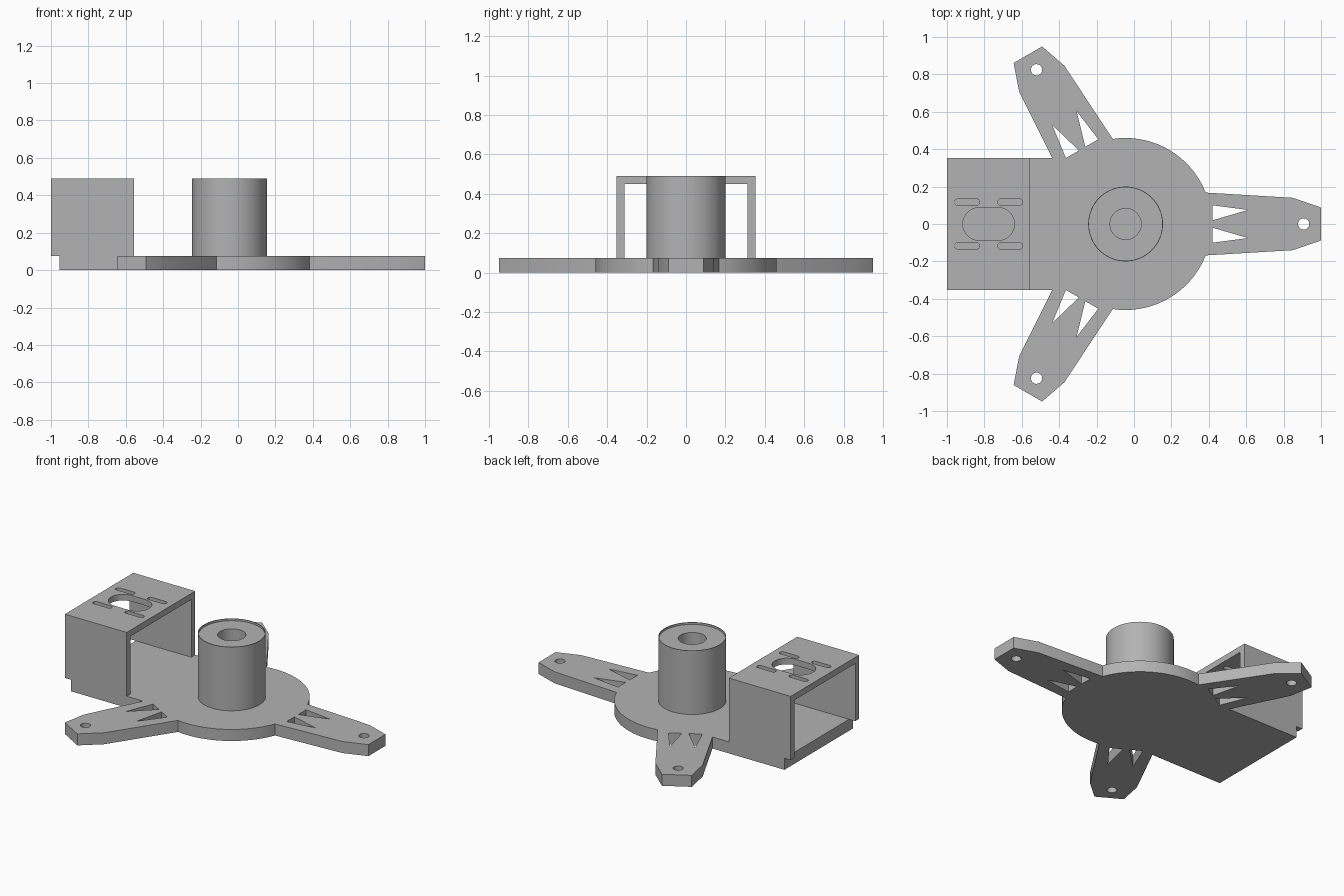
import bpy, bmesh, math
from mathutils import Matrix, Vector

cube = bpy.data.objects.get("Cube")
if cube:
    bpy.data.objects.remove(cube, do_unlink=True)

HUB = Vector((-0.045, 0, 0))
PLATE = 0.075
TOP = 0.49

grey = bpy.data.materials.new("plain grey")
grey.use_nodes = True
grey.diffuse_color = (0.45, 0.45, 0.45, 1)
grey.node_tree.nodes["Principled BSDF"].inputs["Base Color"].default_value = grey.diffuse_color


def finish(bm, name):
    bmesh.ops.recalc_face_normals(bm, faces=bm.faces)
    mesh = bpy.data.meshes.new(name)
    bm.to_mesh(mesh)
    bm.free()
    mesh.materials.append(grey)
    obj = bpy.data.objects.new(name, mesh)
    bpy.context.collection.objects.link(obj)
    return obj


def prism(name, outline, low, high, axes="xy", turn=0):
    """Extrude an outline along z (axes xy) or x (axes yz), turned about the hub."""
    place = (lambda p, d: (p[0], p[1], d)) if axes == "xy" else (lambda p, d: (d, p[0], p[1]))
    bm = bmesh.new()
    face = bm.faces.new([bm.verts.new(place(p, low)) for p in outline])
    new = bmesh.ops.extrude_face_region(bm, geom=[face])["geom"]
    shift = Vector(place((0, 0), high - low))
    bmesh.ops.translate(bm, vec=shift, verts=[v for v in new if isinstance(v, bmesh.types.BMVert)])
    bmesh.ops.rotate(bm, cent=HUB, matrix=Matrix.Rotation(turn, 3, "Z"), verts=bm.verts)
    return finish(bm, name)


def stadium(cx, cy, half, radius, steps=16):
    """Rounded slot along x; half = 0 gives a circle."""
    points = []
    for side, start in ((1, -math.pi / 2), (-1, math.pi / 2)):
        for i in range(steps + (1 if half else 0)):
            a = start + math.pi * i / steps
            points.append((cx + side * half + radius * math.cos(a), cy + radius * math.sin(a)))
    return points


def combine(target, part, operation):
    part.hide_render = True
    mod = target.modifiers.new(operation.lower(), "BOOLEAN")
    mod.operation, mod.object, mod.solver = operation, part, "EXACT"
    bpy.context.view_layer.objects.active = target
    bpy.ops.object.modifier_apply(modifier=mod.name)
    bpy.data.objects.remove(part, do_unlink=True)


def smooth(obj):
    bpy.ops.object.select_all(action="DESELECT")
    obj.select_set(True)
    bpy.context.view_layer.objects.active = obj
    bpy.ops.object.shade_smooth_by_angle(angle=math.radians(25))


# Base plate: round hub, rectangular deck and three arms
base = prism("base_plate", stadium(HUB.x, 0, 0, 0.46, 40), 0, PLATE)
deck = [(-0.955, -0.352), (HUB.x, -0.352), (HUB.x, 0.352), (-0.955, 0.352)]
combine(base, prism("deck", deck, 0, PLATE), "UNION")

half_arm = [(0.2, 0.1), (0.38, 0.168), (0.85, 0.14), (1.0, 0.088)]
arm = half_arm + [(x, -y) for x, y in reversed(half_arm)]
window = [(0.42, 0.1), (0.42, 0.02), (0.61, 0.075)]
turns = [k * 2 * math.pi / 3 for k in range(3)]
for turn in turns:
    combine(base, prism("arm", arm, 0, PLATE, turn=turn), "UNION")

# Screw holes and triangular windows in the arms
for turn in turns:
    holes = [stadium(0.907, 0, 0, 0.03), window, [(x, -y) for x, y in window]]
    for hole in holes:
        combine(base, prism("cutter", hole, -0.1, 0.2, turn=turn), "DIFFERENCE")
smooth(base)

# Sensor housing: arch open at both ends, overhanging the deck
W, T = 0.352, 0.04
arch = [(-W, PLATE), (-W, TOP), (W, TOP), (W, PLATE),
        (W - T, PLATE), (W - T, TOP - T), (T - W, TOP - T), (T - W, PLATE)]
housing = prism("housing", arch, -1.0, -0.555, axes="yz")
slots = [stadium(-0.777, 0, 0.05, 0.088)]
slots += [stadium(x, y, 0.05, 0.017, 8) for x in (-0.893, -0.662) for y in (-0.117, 0.117)]
for slot in slots:
    combine(housing, prism("cutter", slot, 0.4, 0.6), "DIFFERENCE")
smooth(housing)

# Hollow post with a thin raised rim, turned around the hub axis
profile = [(0, PLATE), (0.083, PLATE), (0.083, TOP - 0.013), (0.196, TOP - 0.013),
           (0.196, TOP), (0.2, TOP), (0.2, PLATE - 0.01), (0, PLATE - 0.01)]
bm = bmesh.new()
verts = [bm.verts.new((HUB.x + r, 0, z)) for r, z in profile]
edges = [bm.edges.new(pair) for pair in zip(verts, verts[1:])]
bmesh.ops.spin(bm, geom=verts + edges, cent=HUB, axis=(0, 0, 1), angle=2 * math.pi, steps=64)
bmesh.ops.remove_doubles(bm, verts=bm.verts, dist=0.0005)
post = finish(bm, "post")
smooth(post)
